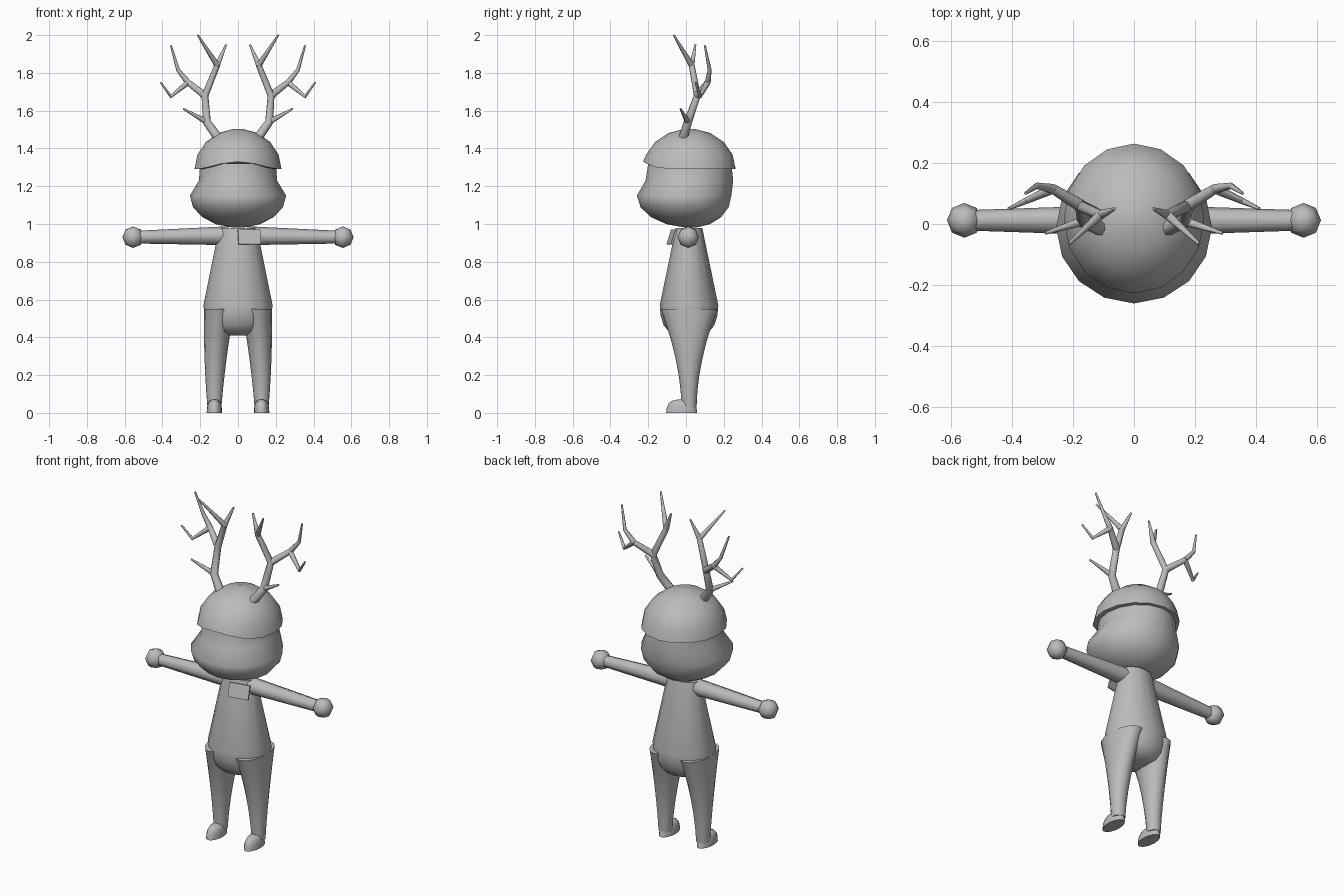
import bpy
import bmesh
import math
from mathutils import Vector

cube = bpy.data.objects.get("Cube")
if cube:
    bpy.data.objects.remove(cube, do_unlink=True)

tone = (0.5, 0.5, 0.5, 1)
grey = bpy.data.materials.new("plain_grey")
grey.use_nodes = True
grey.diffuse_color = tone
grey.node_tree.nodes["Principled BSDF"].inputs["Base Color"].default_value = tone


def finish(obj, name):
    """Name the part, turn curves into meshes, colour and smooth it."""
    obj.name = name
    bpy.ops.object.select_all(action="DESELECT")
    obj.select_set(True)
    bpy.context.view_layer.objects.active = obj
    if obj.type == "CURVE":
        bpy.ops.object.convert(target="MESH")
        obj = bpy.context.object
    obj.data.materials.clear()
    obj.data.materials.append(grey)
    bpy.ops.object.shade_smooth_by_angle(angle=math.radians(60))


def ring(centre, half_width, half_depth, arch=0, sides=16):
    """Oval of points; arch lifts its front edge."""
    points = []
    for k in range(sides):
        angle = math.tau * k / sides
        lift = arch * max(0, -math.sin(angle)) ** 4
        points.append(Vector(centre) + Vector((
            half_width * math.cos(angle), half_depth * math.sin(angle), lift)))
    return points


def dome(centre, half_width, half_depth, height, lean=0, power=1, arch=0, steps=5):
    """Rings of half an ellipsoid, from rim to tip; lean shifts the tip back."""
    rings = []
    for i in range(steps):
        angle = math.pi / 2 * i / (steps - 0.7)
        shrink = math.cos(angle) ** power
        shift = Vector((0, lean * (1 - shrink), height * math.sin(angle)))
        rings.append(ring(Vector(centre) + shift, half_width * shrink,
                          half_depth * shrink, 0 if i else arch))
    return rings


def loft(name, rings):
    """Skin a stack of rings and close both ends."""
    bm = bmesh.new()
    loops = [[bm.verts.new(point) for point in points] for points in rings]
    for low, high in zip(loops, loops[1:]):
        for k in range(len(low)):
            bm.faces.new((low[k - 1], low[k], high[k], high[k - 1]))
    bm.faces.new(loops[0])
    bm.faces.new(loops[-1])
    bmesh.ops.recalc_face_normals(bm, faces=bm.faces)
    mesh = bpy.data.meshes.new(name)
    bm.to_mesh(mesh)
    bm.free()
    obj = bpy.data.objects.new(name, mesh)
    bpy.context.collection.objects.link(obj)
    finish(obj, name)


def tubes(name, branches, side):
    """Tapered tubes, each given as thick end, thin end and its points."""
    curve = bpy.data.curves.new(name, "CURVE")
    curve.dimensions = "3D"
    curve.bevel_depth = 1
    curve.bevel_resolution = 2
    curve.use_fill_caps = True
    for thick, thin, *path in branches:
        spline = curve.splines.new("POLY")
        spline.points.add(len(path) - 1)
        for i, (point, (x, y, z)) in enumerate(zip(spline.points, path)):
            point.co = (side * x, y, z, 1)
            point.radius = thick + (thin - thick) * i / (len(path) - 1)
    obj = bpy.data.objects.new(name, curve)
    bpy.context.collection.objects.link(obj)
    finish(obj, name)


# Head: rounded jaw, wide cheeks, narrower brow
jaw = dome((0, -0.01, 1.15), 0.255, 0.25, -0.17, lean=0.04)
loft("head", jaw[::-1] + [
    ring((0, 0.018, 1.23), 0.207, 0.232),
    ring((0, 0.02, 1.32), 0.2, 0.22),
])

# Cap: dome with an inner lip and a rim arched over the face
crown = dome((0, 0.018, 1.29), 0.23, 0.245, 0.215, arch=0.04)
lip = ring((0, 0.018, 1.29), 0.19, 0.2, arch=0.04)
loft("cap", [lip] + crown)

# Torso: rounded hips tapering straight to the neck
hips = dome((0, 0.016, 0.57), 0.183, 0.155, -0.16, power=0.5)
loft("torso", hips[::-1] + [ring((0, 0.016, 0.98), 0.1, 0.07)])

# Loose flap on the left of the chest
bpy.ops.mesh.primitive_cube_add(
    size=1, location=(0.06, -0.075, 0.93), rotation=(-0.3, 0, 0.2))
flap = bpy.context.object
flap.scale = (0.12, 0.01, 0.08)
finish(flap, "chest_flap")


def leg_ring(t, side):
    """Section of the leg from ankle (0) to hip (1)."""
    centre = (side * (0.125 - 0.025 * t * t), 0.016, 0.03 + 0.52 * t)
    return ring(centre, 0.037 + 0.043 * t, 0.04 + 0.11 * t ** 1.8)


# Antler joints and tips on the left side
base = Vector((0.105, -0.015, 1.455))
burr = Vector((0.165, 0.01, 1.54))
brow_tip = Vector((0.29, -0.03, 1.61))
split = Vector((0.175, 0.06, 1.68))
fork = Vector((0.11, 0.03, 1.84))
front_tip = Vector((0.213, -0.065, 2))
inner_tip = Vector((0.063, 0.05, 1.95))
bough = Vector((0.265, 0.115, 1.75))
bend = Vector((0.317, 0.125, 1.815))
outer_tip = Vector((0.355, 0.1, 1.945))
elbow = Vector((0.355, 0.075, 1.675))
side_tip = Vector((0.41, 0.05, 1.75))
beam, twig, point = 0.026, 0.016, 0.005

for side, label in ((1, "left"), (-1, "right")):
    # Leg, and foot with a rounded top
    loft(label + "_leg", [leg_ring(i / 6, side) for i in range(7)])
    loft(label + "_foot", dome((side * 0.125, -0.023, 0), 0.041, 0.082, 0.07, power=0.5))

    # Arm and ball hand
    shoulder, palm = Vector((0.05, 0.012, 0.938)), Vector((0.555, 0.012, 0.93))
    tubes(label + "_arm", [(0.05, 0.033, shoulder, palm)], side)
    bpy.ops.mesh.primitive_uv_sphere_add(
        segments=8, ring_count=4, radius=0.057, location=(side * palm.x, palm.y, palm.z))
    finish(bpy.context.object, label + "_hand")

    # Antler: main beam and its tines
    tubes(label + "_antler", [
        (beam, twig, base, burr, split, fork),
        (twig, point, burr, brow_tip),
        (twig, point, fork, front_tip),
        (twig, point, fork, inner_tip),
        (beam * 0.8, twig, split, bough),
        (twig, point, bough, bend, outer_tip),
        (twig, point, bough, elbow, side_tip),
    ], side)
